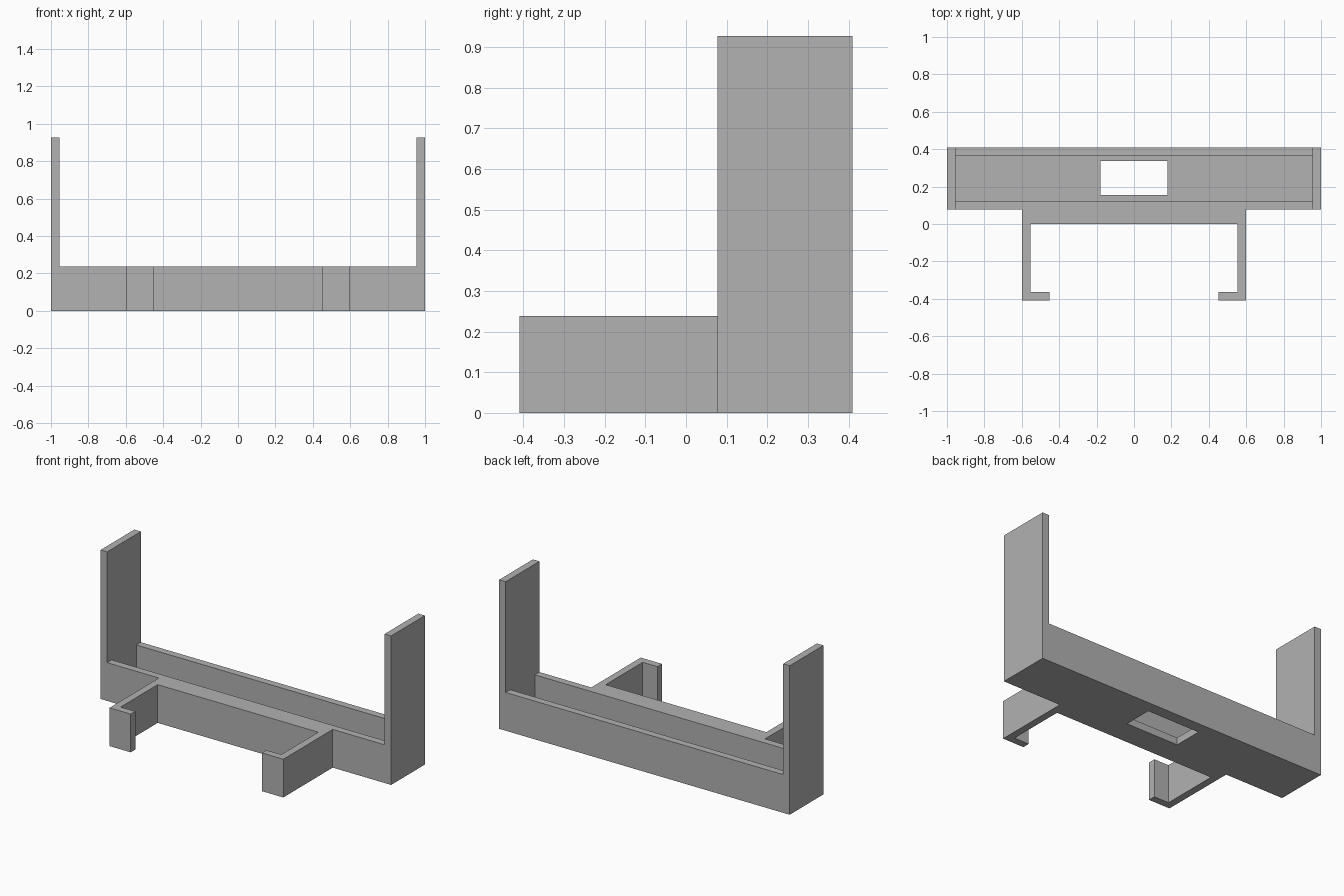
import bpy
import bmesh

cube = bpy.data.objects.get("Cube")
if cube:
    bpy.data.objects.remove(cube, do_unlink=True)

# Main dimensions
WALL = 0.045
BACK, FRONT, CLIP_FRONT = 0.409, 0.077, -0.409
TRAY_H, END_H = 0.238, 0.927
INNER_X = 1 - WALL

grey = bpy.data.materials.new("plain grey")
grey.use_nodes = True
colour = (0.445, 0.445, 0.445, 1)
grey.diffuse_color = colour
grey.node_tree.nodes["Principled BSDF"].inputs["Base Color"].default_value = colour


def finish(name, bm, height):
    """Extrude the flat faces in bm upward and make an object of them."""
    flat = bm.faces[:]
    result = bmesh.ops.extrude_face_region(bm, geom=flat, use_keep_orig=True)
    top = [v for v in result["geom"] if isinstance(v, bmesh.types.BMVert)]
    bmesh.ops.translate(bm, verts=top, vec=(0, 0, height))
    bmesh.ops.recalc_face_normals(bm, faces=bm.faces)
    mesh = bpy.data.meshes.new(name)
    bm.to_mesh(mesh)
    bm.free()
    mesh.materials.append(grey)
    obj = bpy.data.objects.new(name, mesh)
    bpy.context.collection.objects.link(obj)
    return obj


def prism(name, outline, height):
    bm = bmesh.new()
    bm.faces.new([bm.verts.new((x, y, 0)) for x, y in outline])
    return finish(name, bm, height)


def block(name, x0, x1, y0, y1, height):
    return prism(name, [(x0, y0), (x1, y0), (x1, y1), (x0, y1)], height)


# Front wall with the thickened middle and the two hooked clip arms
half = [
    (INNER_X, FRONT + WALL), (INNER_X, FRONT), (0.598, FRONT),
    (0.598, CLIP_FRONT), (0.452, CLIP_FRONT), (0.452, CLIP_FRONT + WALL),
    (0.598 - WALL, CLIP_FRONT + WALL), (0.598 - WALL, 0),
]
prism("front_wall_with_clips", half + [(-x, y) for x, y in reversed(half)], TRAY_H)

# Back wall
block("back_wall", -INNER_X, INNER_X, BACK - WALL, BACK, TRAY_H)

# Tall end panels
for side, x0, x1 in (("left", INNER_X, 1), ("right", -1, -INNER_X)):
    block(side + "_end_panel", x0, x1, FRONT, BACK, END_H)

# Tray floor with a rectangular opening in the middle
xs = (-INNER_X, -0.18, 0.18, INNER_X)
ys = (FRONT + WALL, 0.155, 0.337, BACK - WALL)
floor = bmesh.new()
grid = [[floor.verts.new((x, y, 0)) for x in xs] for y in ys]
for j in range(3):
    for i in range(3):
        if (i, j) != (1, 1):
            floor.faces.new((grid[j][i], grid[j][i + 1],
                             grid[j + 1][i + 1], grid[j + 1][i]))
finish("tray_floor", floor, WALL)
